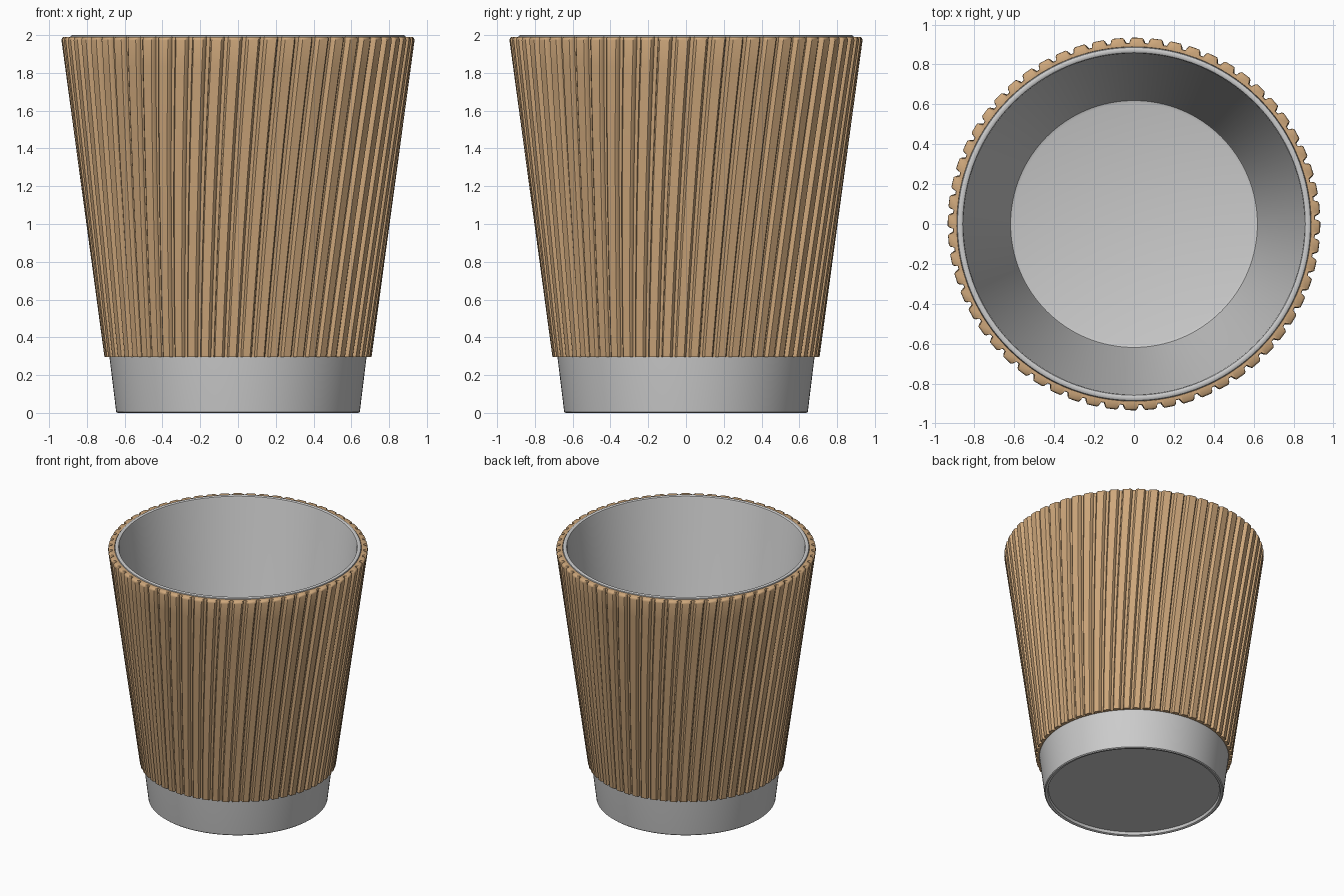
import bpy, bmesh, math

if "Cube" in bpy.data.objects:
    bpy.data.objects.remove(bpy.data.objects["Cube"])

RIBS = 60
TWIST = math.radians(7.5)


def make_object(name, rings, closed, angle, material=None):
    """Skin a list of rings of points; closed joins last ring to first, else cap with discs."""
    bm = bmesh.new()
    loops = [[bm.verts.new(p) for p in ring] for ring in rings]
    n = len(loops[0])
    pairs = list(zip(loops, loops[1:]))
    if closed:
        pairs.append((loops[-1], loops[0]))
    for a, b in pairs:
        for i in range(n):
            j = (i + 1) % n
            bm.faces.new((a[i], a[j], b[j], b[i]))
    if not closed:
        bm.faces.new(loops[0])
        bm.faces.new(loops[-1])
    bmesh.ops.recalc_face_normals(bm, faces=bm.faces)
    mesh = bpy.data.meshes.new(name)
    bm.to_mesh(mesh)
    bm.free()
    obj = bpy.data.objects.new(name, mesh)
    bpy.context.collection.objects.link(obj)
    if material:
        mesh.materials.append(material)
    bpy.ops.object.select_all(action='DESELECT')
    obj.select_set(True)
    bpy.context.view_layer.objects.active = obj
    bpy.ops.object.shade_smooth_by_angle(angle=math.radians(angle))
    return obj


def circle(r, z, n=128):
    return [(r * math.cos(2 * math.pi * i / n), r * math.sin(2 * math.pi * i / n), z)
            for i in range(n)]


# Cup: recessed underside, tapered wall, rounded lip, inner wall and floor
cup_profile = [(0.615, 0.025), (0.62, 0.004), (0.626, 0.0), (0.638, 0.0), (0.645, 0.006),
               (0.888, 1.985), (0.885, 1.996), (0.878, 2.0), (0.866, 2.0), (0.859, 1.996),
               (0.855, 1.985), (0.625, 0.075), (0.619, 0.06), (0.605, 0.055)]
make_object("cup", [circle(r, z) for r, z in cup_profile], False, 35)

# Sleeve: tapered shell with slightly twisted, flat-topped ribs
Z0, Z1 = 0.295, 1.99
RIB_SHAPE = [(0.0, 0.0), (0.20, 0.0), (0.26, 0.7), (0.34, 1.0), (0.86, 1.0), (0.94, 0.7)]


def sleeve_ring(z, inset=0.0, inner=False):
    t = (z - Z0) / (Z1 - Z0)
    outer = 0.707 + 0.230 * t - inset
    depth = max((0.020 + 0.006 * t) - inset * 0.6, 0.0)
    pts = []
    for k in range(RIBS):
        for u, h in RIB_SHAPE:
            a = 2 * math.pi * (k + u) / RIBS + TWIST * t
            r = 0.681 + 0.208 * t if inner else outer - depth * (1 - h)
            pts.append((r * math.cos(a), r * math.sin(a), z))
    return pts


STEPS = 12
rings = [sleeve_ring(Z0, inner=True)]
rings += [sleeve_ring(Z0 + (Z1 - 0.018 - Z0) * i / STEPS) for i in range(STEPS + 1)]
rings += [sleeve_ring(Z1 - 0.006, 0.004), sleeve_ring(Z1, 0.012)]
rings += [sleeve_ring(Z1 - (Z1 - Z0) * i / STEPS, inner=True) for i in range(STEPS)]

cardboard = bpy.data.materials.new("cardboard")
cardboard.diffuse_color = (0.62, 0.39, 0.20, 1)
cardboard.use_nodes = True
cardboard.node_tree.nodes["Principled BSDF"].inputs["Base Color"].default_value = cardboard.diffuse_color
make_object("ribbed_sleeve", rings, True, 40, cardboard)
